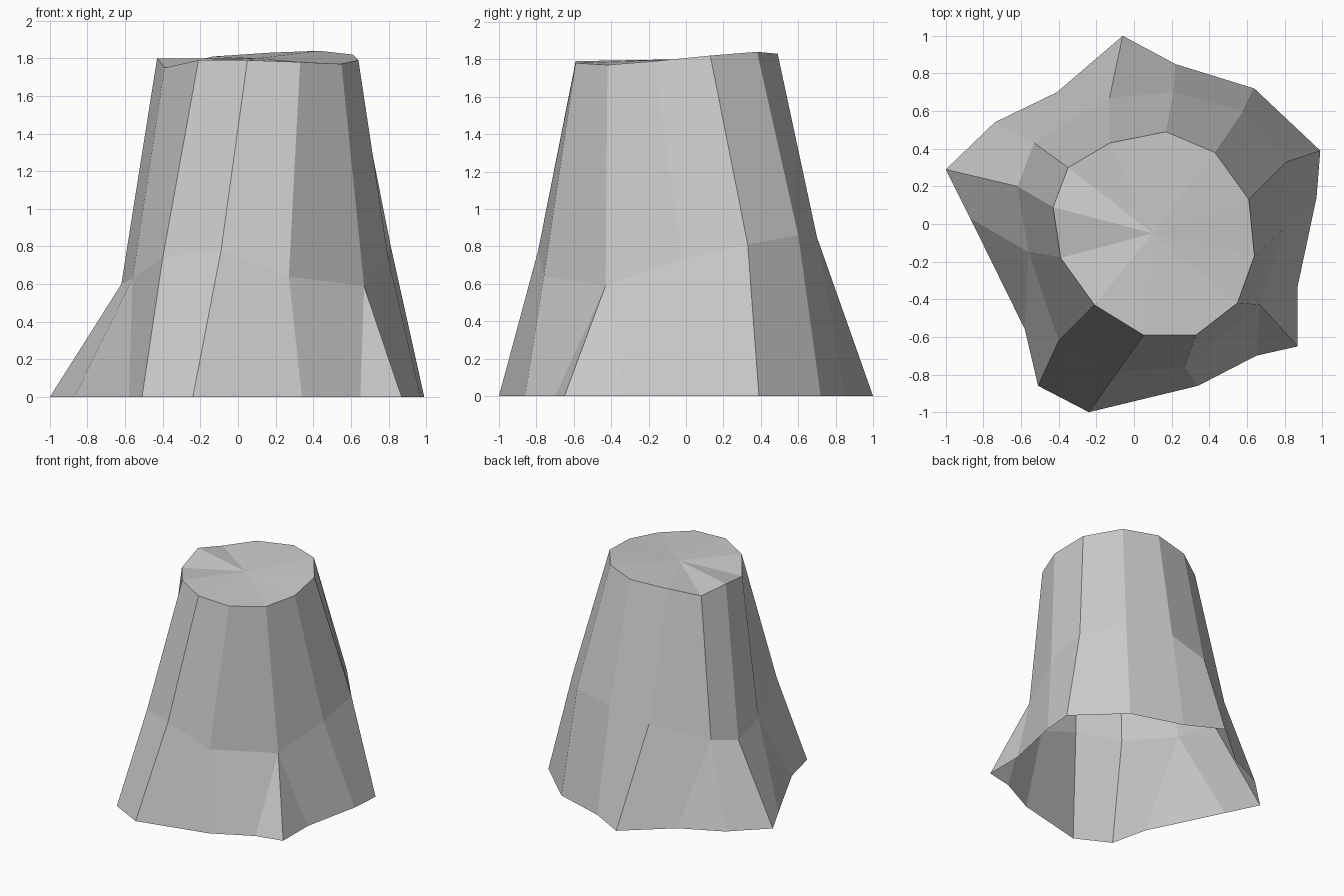
import bpy
import bmesh

# Remove the default object
default_object = bpy.data.objects.get("Cube")
if default_object:
    bpy.data.objects.remove(default_object, do_unlink=True)


def make_material(name, colour):
    material = bpy.data.materials.new(name)
    material.use_nodes = True
    material.diffuse_color = colour
    shader = material.node_tree.nodes["Principled BSDF"]
    shader.inputs["Base Color"].default_value = colour
    return material


# Sides of the stump in order: rim point, flare point, root toes on the ground
SIDES = [
    ((.05, -.59, 1.79), (-.09, -.79, .78), [(-.24, -1)]),
    ((.33, -.59, 1.78), (.27, -.76, .64), [(.34, -.86)]),
    ((.55, -.42, 1.77), (.67, -.43, .59), [(.65, -.7), (.87, -.65), (.87, -.33)]),
    ((.64, -.17, 1.79), (.8, -.02, .73), [(.97, .14)]),
    ((.61, .13, 1.82), (.81, .33, .81), [(.99, .39)]),
    ((.43, .38, 1.84), (.58, .6, .86), [(.64, .72)]),
    ((.17, .49, 1.83), (.21, .7, .85), [(.22, .85)]),
    ((-.13, .43, 1.81), (-.13, .67, .78), [(-.06, 1)]),
    ((-.35, .3, 1.76), (-.53, .43, .66), [(-.41, .7), (-.74, .54)]),
    ((-.43, .09, 1.8), (-.62, .2, .6), [(-1, .29)]),
    ((-.39, -.18, 1.75), (-.56, -.15, .63), [(-.87, .03), (-.58, -.56)]),
    ((-.21, -.43, 1.79), (-.4, -.62, .74), [(-.51, -.86)]),
]
CUT_CENTRE = (.1, -.05, 1.8)


def build_stump(name, material):
    bm = bmesh.new()
    rim = [bm.verts.new(top) for top, flare, toes in SIDES]
    waist = [bm.verts.new(flare) for top, flare, toes in SIDES]
    roots = [[bm.verts.new((x, y, 0)) for x, y in toes] for top, flare, toes in SIDES]
    centre = bm.verts.new(CUT_CENTRE)

    for this in range(len(SIDES)):
        following = (this + 1) % len(SIDES)
        # Cut top
        bm.faces.new((centre, rim[this], rim[following]))
        # Trunk
        bm.faces.new((waist[this], waist[following], rim[following], rim[this]))
        # Root fan, then the web to the next root
        for first, second in zip(roots[this], roots[this][1:]):
            bm.faces.new((waist[this], first, second))
        bm.faces.new((waist[this], roots[this][-1], roots[following][0], waist[following]))

    mesh = bpy.data.meshes.new(name)
    bm.to_mesh(mesh)
    bm.free()
    mesh.materials.append(material)
    stump = bpy.data.objects.new(name, mesh)
    bpy.context.collection.objects.link(stump)
    return stump


# Open-bottomed stump with flat facets
build_stump("tree_stump", make_material("neutral grey", (.6, .6, .6, 1)))
